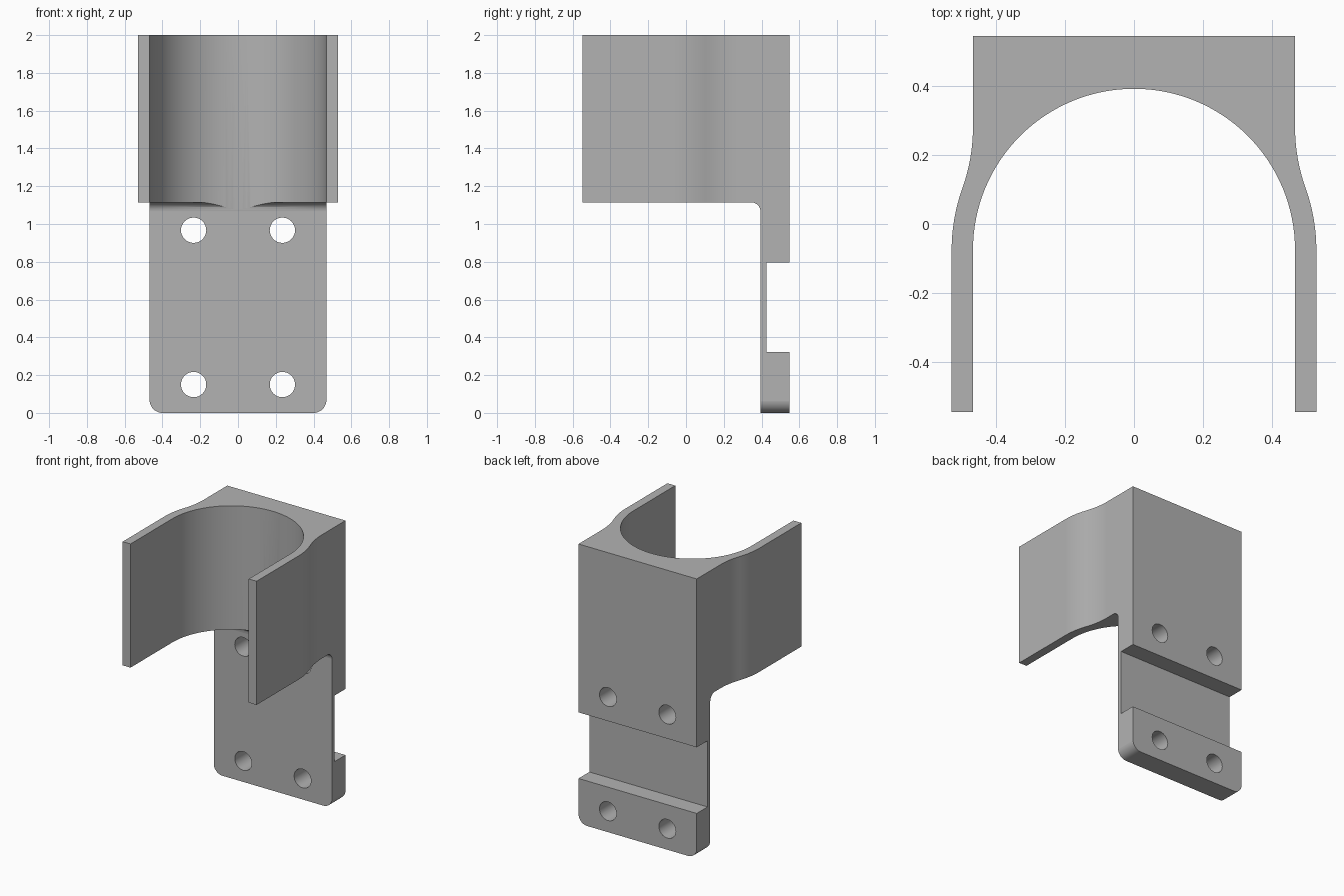
import bpy
import bmesh
from math import sin, cos, pi, atan2, sqrt
from mathutils import Vector

cube = bpy.data.objects.get("Cube")
if cube:
    bpy.data.objects.remove(cube, do_unlink=True)

grey = bpy.data.materials.new("plain_grey")
grey.use_nodes = True
grey.diffuse_color = (0.448, 0.448, 0.448, 1)
grey.node_tree.nodes["Principled BSDF"].inputs["Base Color"].default_value = grey.diffuse_color

INNER, OUTER, BACK = 0.468, 0.53, 0.547   # bore radius, jaw radius, half depth
BORE_Y = -0.075
PLATE_FRONT, CLAMP_BOTTOM, FILLET = 0.3945, 1.115, 0.05


def arc(cx, cy, r, start, end, n):
    return [(cx + r * cos(start + (end - start) * i / n),
             cy + r * sin(start + (end - start) * i / n)) for i in range(n + 1)]


def mirrored(points):
    """Close a right-hand outline with its mirror image."""
    return points + [(-x, y) for x, y in reversed(points) if abs(x) > 1e-6]


def prism(name, points, place, sweep):
    """Extrude a closed 2D outline, placed in space, along a sweep vector."""
    bm = bmesh.new()
    face = bm.faces.new([bm.verts.new(place(a, b)) for a, b in points])
    new = bmesh.ops.extrude_face_region(bm, geom=[face])["geom"]
    verts = [v for v in new if isinstance(v, bmesh.types.BMVert)]
    bmesh.ops.translate(bm, verts=verts, vec=Vector(sweep))
    bmesh.ops.recalc_face_normals(bm, faces=bm.faces)
    mesh = bpy.data.meshes.new(name)
    bm.to_mesh(mesh)
    bm.free()
    mesh.materials.append(grey)
    obj = bpy.data.objects.new(name, mesh)
    bpy.context.collection.objects.link(obj)
    return obj


def combine(target, tool, operation):
    """Apply a boolean and discard the helper."""
    tool.hide_render = True
    mod = target.modifiers.new("shape", "BOOLEAN")
    mod.operation, mod.solver, mod.object = operation, "EXACT", tool
    bpy.ops.object.select_all(action="DESELECT")
    bpy.context.view_layer.objects.active = target
    target.select_set(True)
    bpy.ops.object.modifier_apply(modifier=mod.name)
    bpy.data.objects.remove(tool, do_unlink=True)


# Plan outline: round bore, straight jaws, outside sweeping into the block
blend = OUTER
blend_y = BORE_Y + sqrt((OUTER + blend) ** 2 - (INNER + blend) ** 2)
turn = atan2(blend_y - BORE_Y, INNER + blend)
plan = arc(0, BORE_Y, INNER, pi / 2, 0, 32)
plan += [(INNER, -BACK), (OUTER, -BACK)]
plan += arc(0, BORE_Y, OUTER, 0, turn, 12)
plan += arc(INNER + blend, blend_y, blend, pi + turn, pi, 12)[1:]
plan += [(INNER, BACK)]
bracket = prism("clamp_bracket", mirrored(plan),
                lambda x, y: (x, y, -0.1), (0, 0, 2.2))

# Side outline: clamp above, slim plate below, channel across the back
side = [(-0.7, 2), (-0.7, CLAMP_BOTTOM)]
side += arc(PLATE_FRONT - FILLET, CLAMP_BOTTOM - FILLET, FILLET, pi / 2, 0, 10)
side += [(PLATE_FRONT, 0), (0.7, 0), (0.7, 0.322), (0.425, 0.322),
         (0.425, 0.795), (0.7, 0.795), (0.7, 2)]
combine(bracket, prism("side_shape", side, lambda y, z: (-0.7, y, z), (1.4, 0, 0)),
        "INTERSECT")

# Front outline: rounded bottom corners
corner = 0.07
front = arc(INNER - corner, corner, corner + 0.0005, -pi / 2, 0, 12)
front = [(INNER - corner, -0.0005)] + front[1:] + [(0.7, 0.3), (0.7, 2.2)]
combine(bracket, prism("front_shape", mirrored(front),
                       lambda x, z: (x, -0.8, z), (0, 1.6, 0)), "INTERSECT")

# Four screw holes
for x in (-0.235, 0.235):
    for z in (0.15, 0.967):
        circle = arc(x, z, 0.067, 0, 2 * pi, 32)[:-1]
        combine(bracket, prism("screw_hole", circle,
                               lambda a, b: (a, 0.2, b), (0, 0.6, 0)), "DIFFERENCE")

# Smooth curves, crisp edges, flat faces kept flat
bpy.ops.object.shade_smooth_by_angle(angle=pi / 6)
weighted = bracket.modifiers.new("flat_faces", "WEIGHTED_NORMAL")
weighted.keep_sharp = True
